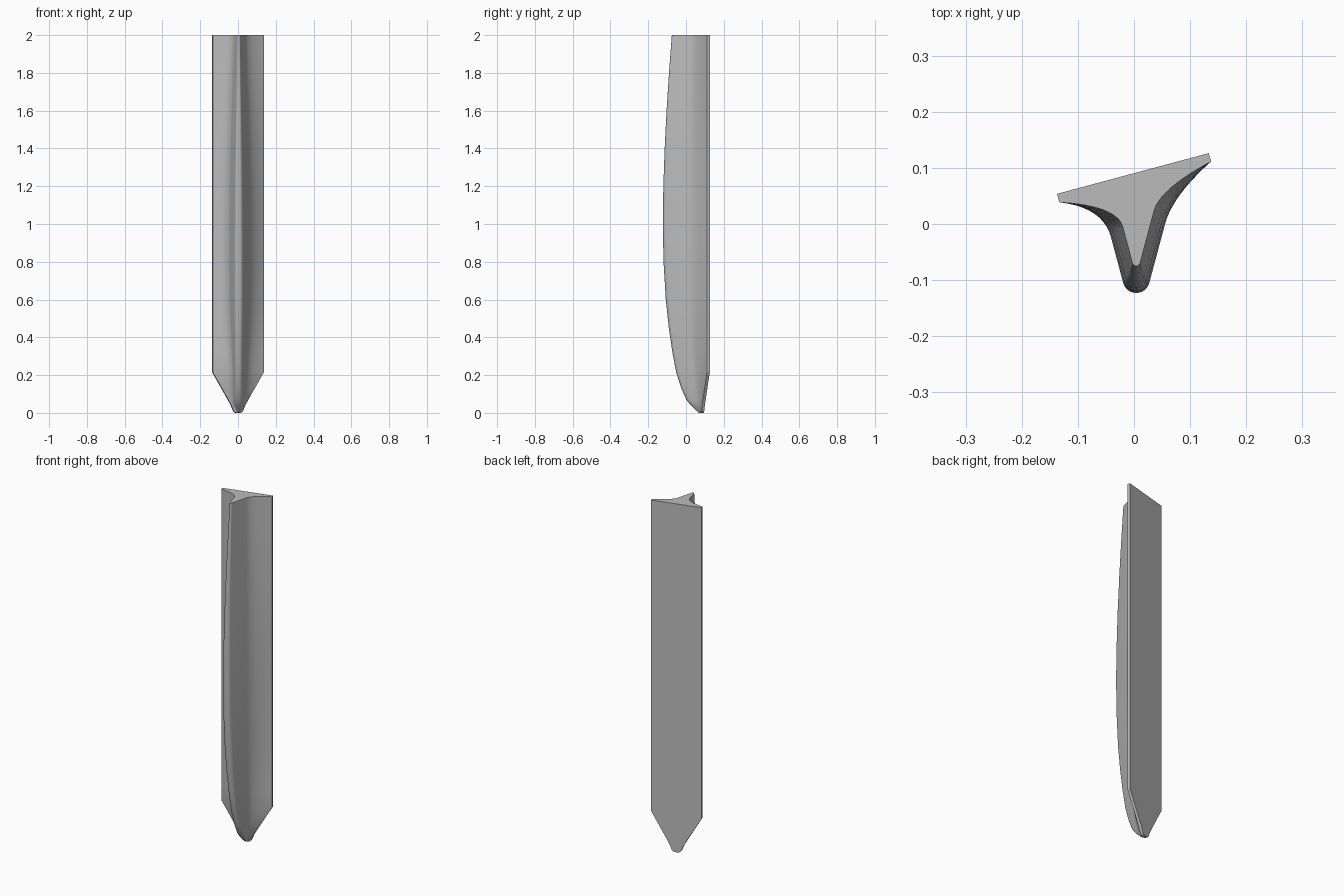
import bpy, bmesh, math
from mathutils import Vector

cube = bpy.data.objects.get("Cube")
if cube:
    bpy.data.objects.remove(cube, do_unlink=True)

# Material
grey = bpy.data.materials.new("plain_grey")
grey.use_nodes = True
colour = (0.5, 0.5, 0.5, 1)
grey.diffuse_color = colour
grey.node_tree.nodes["Principled BSDF"].inputs["Base Color"].default_value = colour

# Layout of the slanted back plate and the wedge-shaped fin
TILT = math.radians(15)
ALONG = Vector((math.cos(TILT), math.sin(TILT)))
OUT = Vector((math.sin(TILT), -math.cos(TILT)))
BACK = Vector((-0.002, 0.09))
RIM = 0.0155
FIN_X = 0.004

# Stations: height, ridge y, ridge radius, plate half width
STATIONS = [
    (0, 0.07, 0.02, 0.012), (0.004, 0.063, 0.02, 0.02), (0.01, 0.056, 0.02, 0.026),
    (0.02, 0.046, 0.02, 0.03), (0.04, 0.026, 0.02, 0.038), (0.07, 0.002, 0.02, 0.055),
    (0.13, -0.025, 0.02, 0.09), (0.215, -0.052, 0.02, 0.14), (0.32, -0.072, 0.021, 0.14),
    (0.45, -0.091, 0.023, 0.14), (0.6, -0.107, 0.025, 0.14), (0.8, -0.119, 0.025, 0.14),
    (1, -0.123, 0.024, 0.14), (1.2, -0.12, 0.022, 0.14), (1.4, -0.113, 0.019, 0.14),
    (1.6, -0.103, 0.015, 0.14), (1.8, -0.09, 0.011, 0.14), (2, -0.075, 0.007, 0.14),
]


def fillet(end, side, ridge, radius, centre_y, bend, reach, steps=10):
    """Hollow curve from the plate rim to the flank of the fin."""
    depth = end.y - ridge

    def flank(y):
        half = radius / math.cos(TILT) + (y - centre_y) * math.tan(TILT)
        half = min(half, abs(end.x - FIN_X) * 0.95)
        return Vector((FIN_X + side * half, y))

    mid, last = flank(end.y - bend * depth), flank(end.y - reach * depth)
    ts = [i / steps for i in range(steps + 1)]
    return [end * (1 - t) ** 2 + mid * 2 * t * (1 - t) + last * t * t for t in ts]


def section(ridge, radius, width):
    """Closed outline: flat back, two rims, two fillets and a round ridge."""
    left_end = BACK - ALONG * width + OUT * RIM
    right_end = BACK + ALONG * width + OUT * RIM
    radius = min(radius, 0.5 * (left_end.y - ridge))
    centre_y = ridge + radius
    low = fillet(left_end, -1, ridge, radius, centre_y, 0.056, 0.385)
    high = fillet(right_end, 1, ridge, radius, centre_y, 0.26, 0.475)
    arc = []
    for i in range(13):
        a = math.pi + TILT + (math.pi - 2 * TILT) * i / 12
        arc.append(Vector((FIN_X + radius * math.cos(a), centre_y + radius * math.sin(a))))
    return [BACK - ALONG * width] + low + arc + high[::-1] + [BACK + ALONG * width]


# Loft the blade through its stations
bm = bmesh.new()
rings = [[bm.verts.new((p.x, p.y, z)) for p in section(ridge, radius, width)]
         for z, ridge, radius, width in STATIONS]
for lower, upper in zip(rings, rings[1:]):
    for i in range(len(lower)):
        j = (i + 1) % len(lower)
        bm.faces.new((lower[i], lower[j], upper[j], upper[i]))
bm.faces.new(rings[0][::-1])
bm.faces.new(rings[-1])
bmesh.ops.recalc_face_normals(bm, faces=bm.faces)

mesh = bpy.data.meshes.new("finned_blade")
bm.to_mesh(mesh)
bm.free()
mesh.materials.append(grey)
blade = bpy.data.objects.new("finned_blade", mesh)
bpy.context.collection.objects.link(blade)

# Smooth fillets, crisp rims
bpy.ops.object.select_all(action='DESELECT')
blade.select_set(True)
bpy.context.view_layer.objects.active = blade
bpy.ops.object.shade_smooth_by_angle(angle=math.radians(30))
